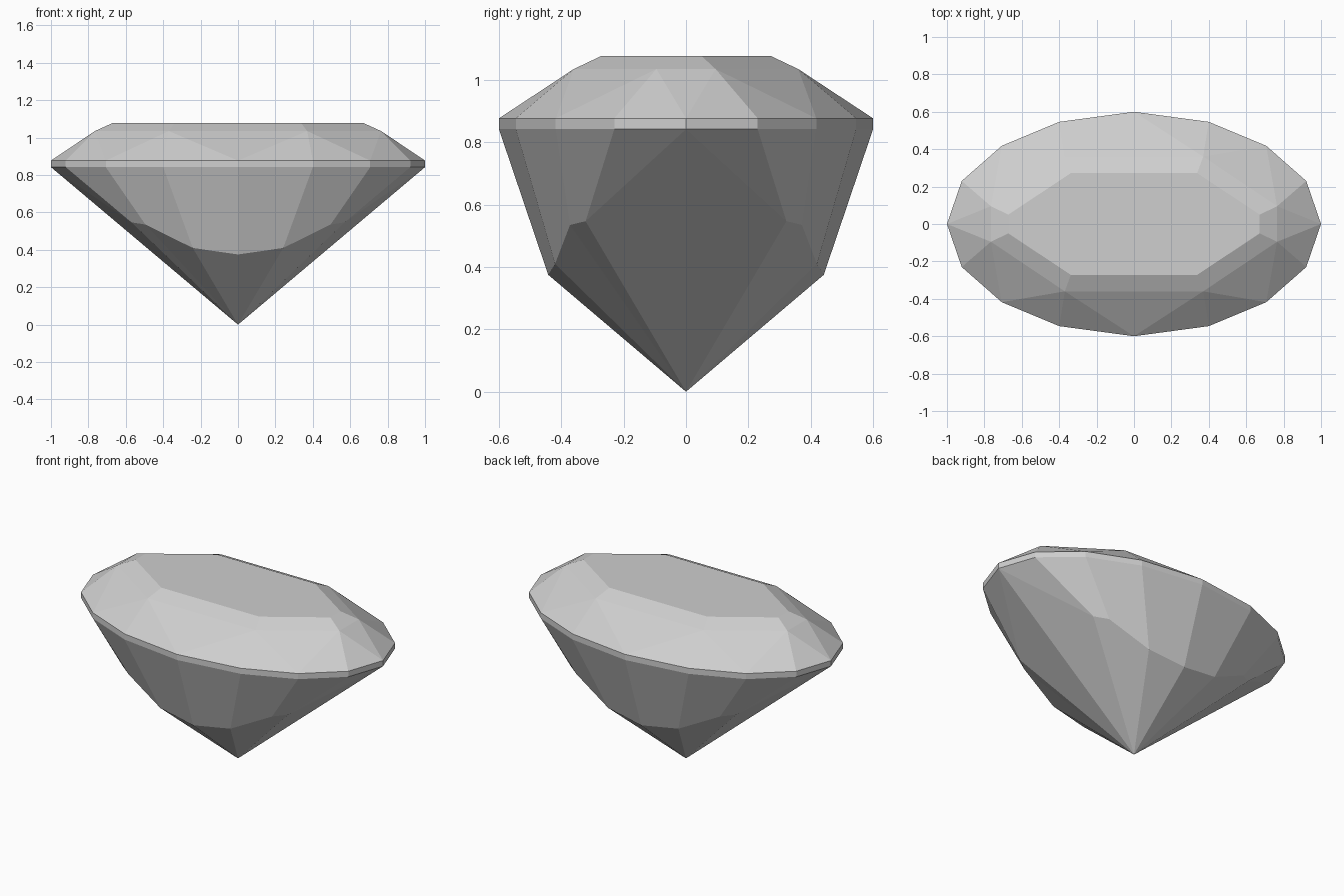
import bpy
import bmesh
import math

if "Cube" in bpy.data.objects:
    bpy.data.objects.remove(bpy.data.objects["Cube"], do_unlink=True)

# Heights of the main levels
TABLE_Z, STAR_Z, GIRDLE_TOP, GIRDLE_LOW = 1.077, 1.035, 0.877, 0.842


def level(points, z):
    return [(x, y, z) for x, y in points]


# Outlines of one quarter of the stone, from the back (+y) round to the side (+x)
table = level([(0, .272), (.338, .272), (.672, .05), (.672, 0)], TABLE_Z)
star = level([(0, .36), (.37, .36), (.765, .095), (.765, 0)], STAR_Z)
rim = [(0, .6), (.4, .546), (.707, .418), (.921, .23), (1, 0)]
upper = level(rim, GIRDLE_TOP)
lower = level(rim, GIRDLE_LOW)
belly = [(0, .442, .375), (.242, .42, .41), (.495, .372, .535), (.57, .322, .547)]
tip = (0, 0, 0)


def bands(a, b):
    """Quads joining two outlines with equal point counts."""
    return [(a[i], a[i + 1], b[i + 1], b[i]) for i in range(len(a) - 1)]


def fan(centre, outline):
    """Triangles from one point to an outline."""
    return [(centre, p, q) for p, q in zip(outline, outline[1:])]


quarter = [[(0, 0, TABLE_Z)] + table]                      # flat table
quarter += bands(table, star)                              # star facets
quarter += fan(star[1], [star[0]] + upper[:3] + [star[2]])  # long-side crown
quarter += fan(star[2], upper[2:] + [star[3]])             # end crown
quarter += bands(upper, lower)                             # girdle
quarter += bands(lower[:4], belly)                         # upper pavilion
quarter += [(lower[3], lower[4], belly[3])]
quarter += fan(tip, belly + [lower[4]])                    # lower pavilion

# Repeat the quarter in all four directions and weld it
bm = bmesh.new()
for sx in (1, -1):
    for sy in (1, -1):
        for facet in quarter:
            bm.faces.new([bm.verts.new((sx * x, sy * y, z)) for x, y, z in facet])
bmesh.ops.remove_doubles(bm, verts=bm.verts[:], dist=0.0005)
bmesh.ops.recalc_face_normals(bm, faces=bm.faces[:])
bmesh.ops.dissolve_limit(bm, angle_limit=math.radians(0.5),
                         verts=bm.verts[:], edges=bm.edges[:])

mesh = bpy.data.meshes.new("cut_gemstone")
bm.to_mesh(mesh)
bm.free()

# Plain grey stone
grey = bpy.data.materials.new("light_grey")
grey.use_nodes = True
colour = (0.62, 0.62, 0.62, 1)
grey.diffuse_color = colour
grey.node_tree.nodes["Principled BSDF"].inputs["Base Color"].default_value = colour
mesh.materials.append(grey)

gem = bpy.data.objects.new("cut_gemstone", mesh)
bpy.context.scene.collection.objects.link(gem)
